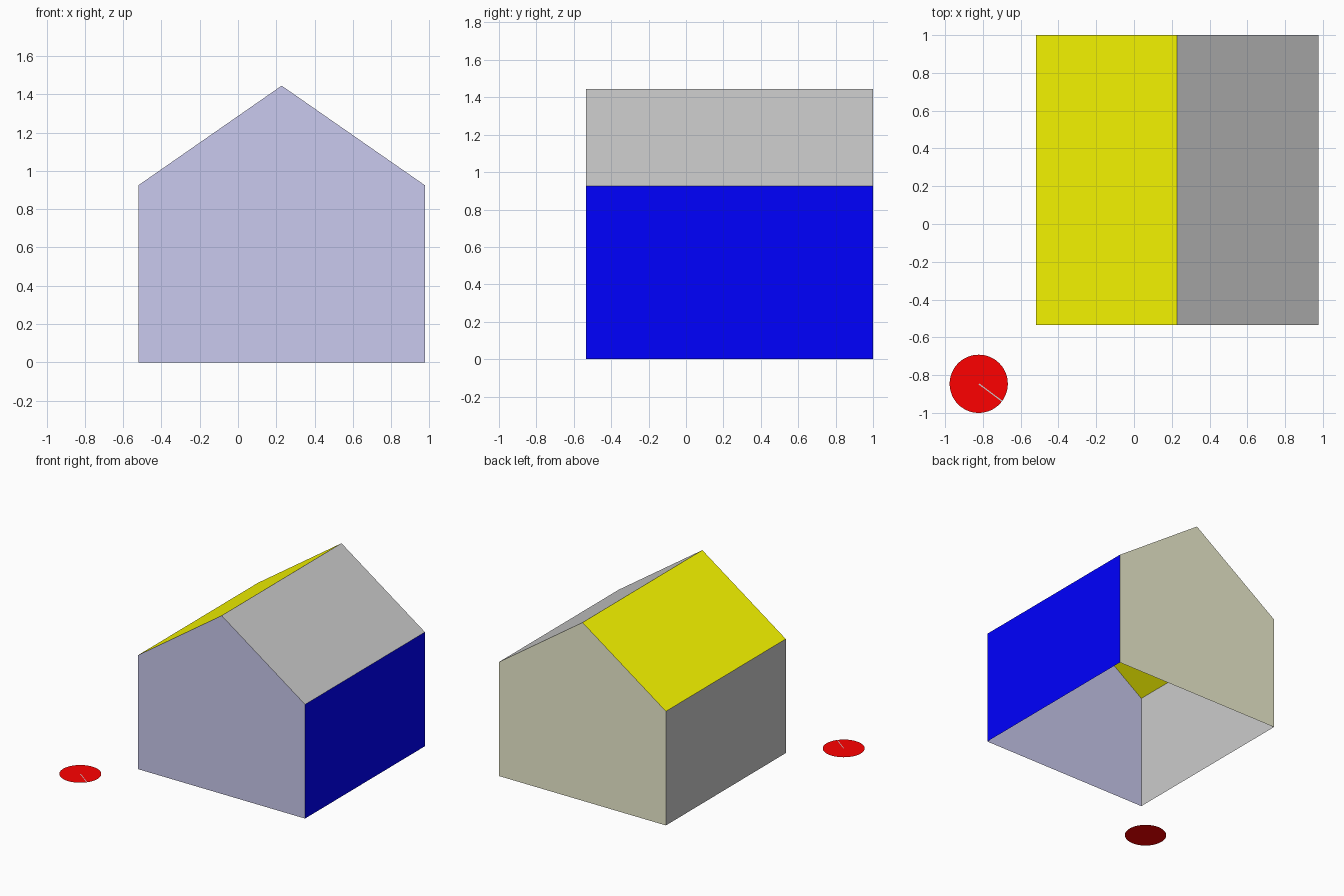
import bpy, bmesh
from math import atan2
from mathutils import Matrix, Vector

if "Cube" in bpy.data.objects:
    bpy.data.objects.remove(bpy.data.objects["Cube"])

X0, X1 = -0.52, 0.976          # left and right walls
Y0, Y1 = -0.535, 1.0           # front and back walls
EAVE, RIDGE = 0.925, 1.445
XM = (X0 + X1) / 2


def finish(name, bm, color=None):
    mesh = bpy.data.meshes.new(name)
    bm.to_mesh(mesh)
    bm.free()
    obj = bpy.data.objects.new(name, mesh)
    bpy.context.collection.objects.link(obj)
    if color:
        mat = bpy.data.materials.new(name + "_colour")
        mat.diffuse_color = (*color, 1)
        mat.use_nodes = True
        mat.node_tree.nodes["Principled BSDF"].inputs["Base Color"].default_value = mat.diffuse_color
        mesh.materials.append(mat)
    return obj


def panel(name, points, color=None):
    bm = bmesh.new()
    bm.faces.new([bm.verts.new(p) for p in points])
    return finish(name, bm, color)


def strip(name, a, b, color=None):
    """Flat panel swept front to back along the profile edge a-b."""
    panel(name, [(a[0], Y0, a[1]), (a[0], Y1, a[1]),
                 (b[0], Y1, b[1]), (b[0], Y0, b[1])], color)


# House cross-section, counter-clockwise seen from the front (open bottom)
profile = [(X0, 0), (X1, 0), (X1, EAVE), (XM, RIDGE), (X0, EAVE)]

# Gable walls
panel("front_wall", [(x, Y0, z) for x, z in profile], (0.59, 0.59, 0.86))
panel("back_wall", [(x, Y1, z) for x, z in reversed(profile)], (0.86, 0.86, 0.63))

# Side walls and roof slopes
strip("right_wall", profile[2], profile[1], (0, 0, 1))
strip("right_roof", profile[3], profile[2])
strip("left_roof", profile[4], profile[3], (1, 1, 0))
strip("left_wall", profile[0], profile[4])

# Round disc lying on the ground outside the front left corner
centre, radius = Vector((-0.822, -0.846, 0)), 0.154
bm = bmesh.new()
bmesh.ops.create_circle(bm, cap_ends=True, segments=64, radius=radius,
                        matrix=Matrix.Translation(centre))
for f in bm.faces:
    if f.normal.z < 0:
        f.normal_flip()
finish("ground_disc", bm, (1, 0, 0))

# Thin pointer line from the disc centre to its rim
w = 0.003
pointer = panel("disc_pointer", [(0, -w, 0), (radius, -w, 0), (radius, w, 0), (0, w, 0)])
pointer.location = centre + Vector((0, 0, 0.001))
pointer.rotation_euler.z = atan2(-0.09, 0.121)
